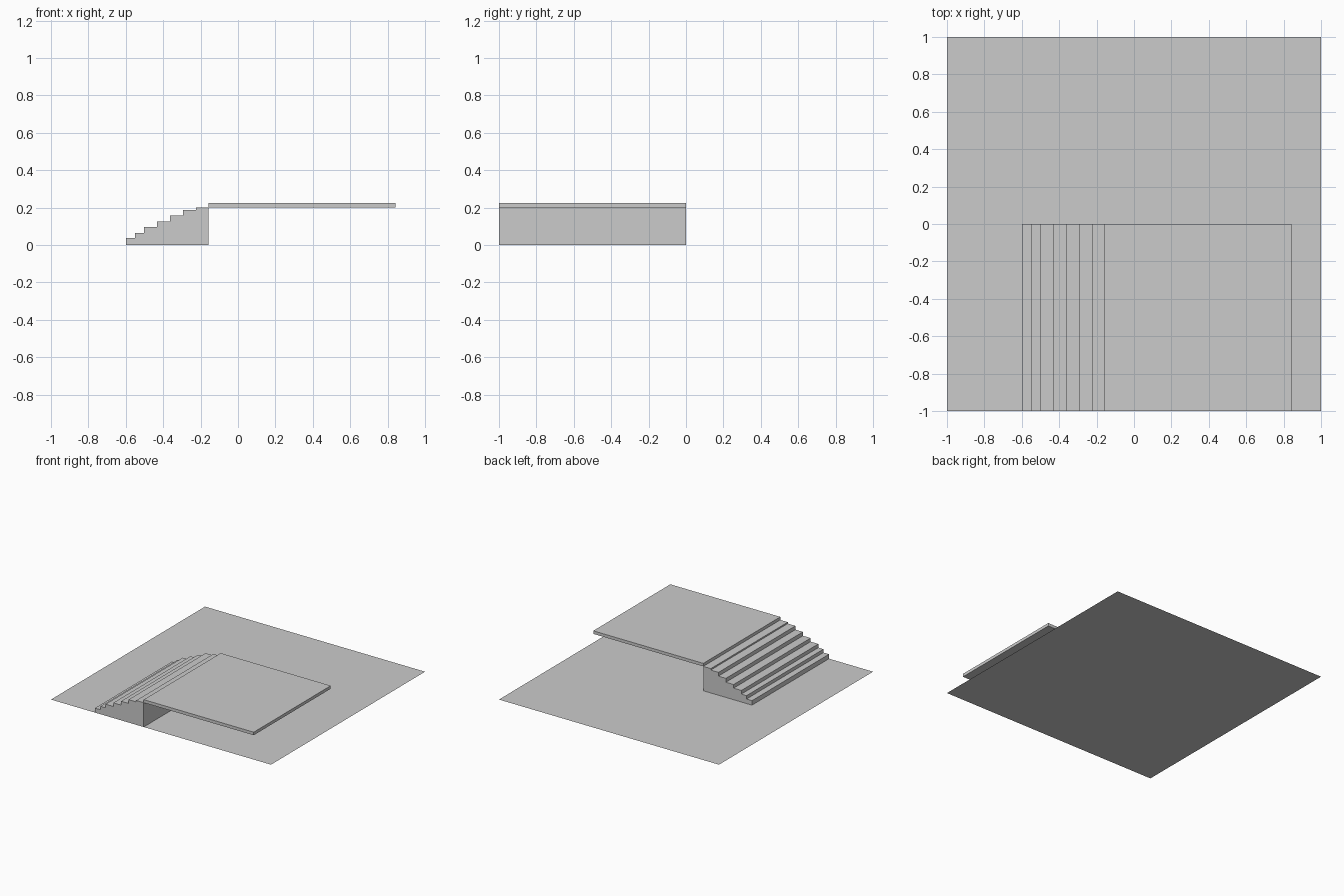
import bpy
import bmesh

cube = bpy.data.objects.get("Cube")
if cube:
    bpy.data.objects.remove(cube, do_unlink=True)

# Single plain grey
grey = bpy.data.materials.new("plain grey")
grey.use_nodes = True
colour = (0.6, 0.6, 0.6, 1)
grey.diffuse_color = colour
grey.node_tree.nodes["Principled BSDF"].inputs["Base Color"].default_value = colour

FRONT, BACK = -1.0, 0.0        # shared depth of stairs and platform
STAIR_TOP = 0.2
EDGE = -0.157                  # where the stairs meet the platform


def finish(name, bm):
    """Turn a bmesh into a named grey object."""
    bmesh.ops.recalc_face_normals(bm, faces=bm.faces)
    mesh = bpy.data.meshes.new(name)
    bm.to_mesh(mesh)
    bm.free()
    mesh.materials.append(grey)
    obj = bpy.data.objects.new(name, mesh)
    bpy.context.collection.objects.link(obj)
    return obj


def extrude_profile(name, points):
    """Sweep a closed x-z outline from the front to the back."""
    bm = bmesh.new()
    face = bm.faces.new([bm.verts.new((x, FRONT, z)) for x, z in points])
    swept = bmesh.ops.extrude_face_region(bm, geom=[face])["geom"]
    moved = [v for v in swept if isinstance(v, bmesh.types.BMVert)]
    bmesh.ops.translate(bm, verts=moved, vec=(0, BACK - FRONT, 0))
    return finish(name, bm)


# Ground sheet
bm = bmesh.new()
bmesh.ops.create_grid(bm, x_segments=1, y_segments=1, size=1)
ground = finish("ground_sheet", bm)
if ground.data.polygons[0].normal.z < 0:
    ground.data.flip_normals()

# Stairs: start of each tread and its height
treads = [(-0.6, 0.037), (-0.55, 0.065), (-0.503, 0.095), (-0.433, 0.125),
          (-0.363, 0.157), (-0.295, 0.188), (-0.225, STAIR_TOP)]
outline = [(treads[0][0], 0)]
for i, (x, z) in enumerate(treads):
    x_end = treads[i + 1][0] if i + 1 < len(treads) else EDGE
    outline += [(x, z), (x_end, z)]
outline.append((EDGE, 0))
extrude_profile("stairs", outline)

# Raised platform slab
right, top = EDGE + 1, STAIR_TOP + 0.025
extrude_profile("platform", [(EDGE, STAIR_TOP), (right, STAIR_TOP),
                             (right, top), (EDGE, top)])
